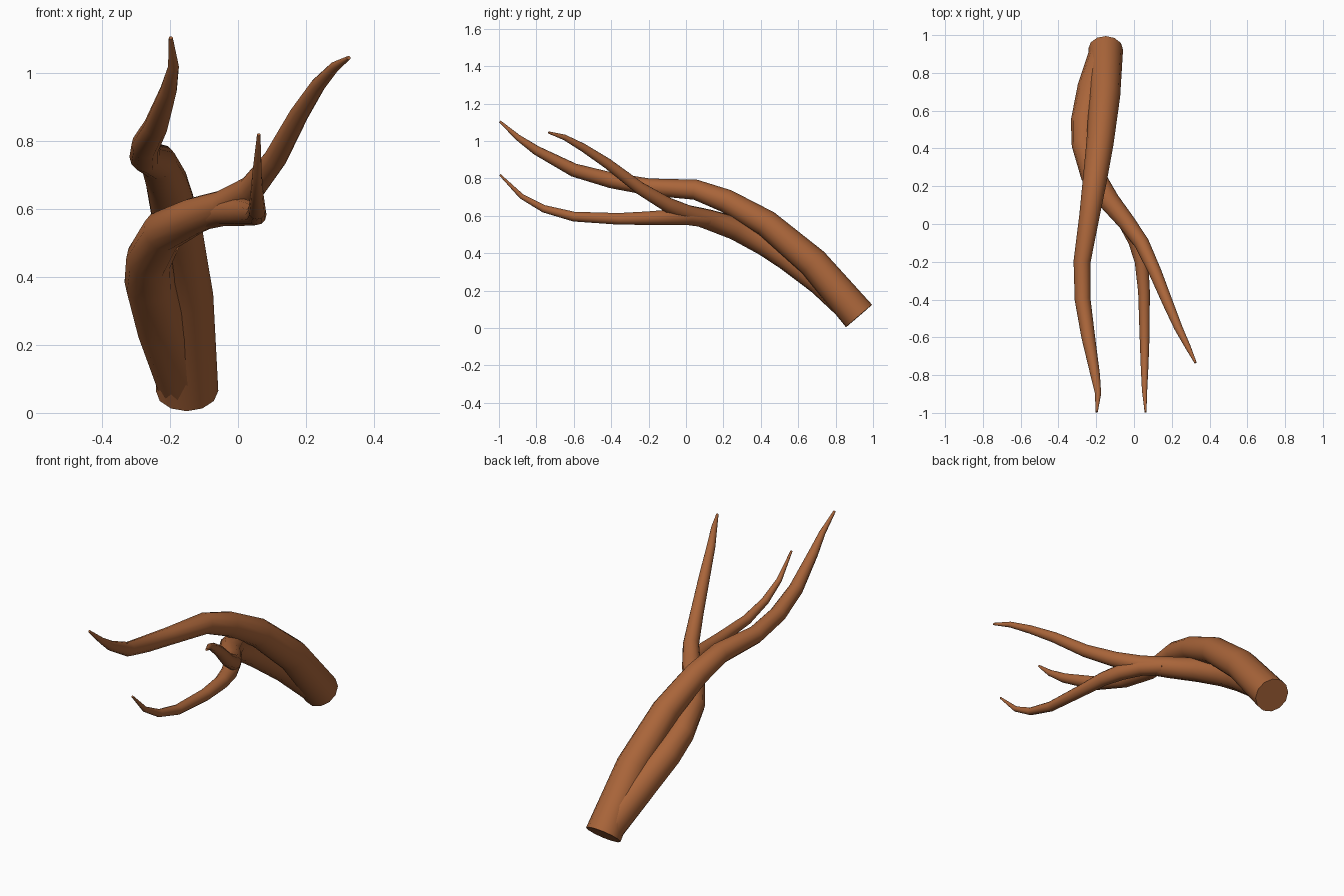
import bpy
import bmesh
from mathutils import Vector

cube = bpy.data.objects.get("Cube")
if cube:
    bpy.data.objects.remove(cube, do_unlink=True)

SIDES = 12

bark = bpy.data.materials.new("brown_bark")
bark.use_nodes = True
brown = (0.40, 0.13, 0.042, 1)
bark.diffuse_color = brown
bark.node_tree.nodes["Principled BSDF"].inputs["Base Color"].default_value = brown


def branch(name, path):
    """Sweep a tapering round tube along (x, y, z, radius) points."""
    points = [Vector(p[:3]) for p in path]
    bm = bmesh.new()
    rings = []
    for i, centre in enumerate(points):
        before = points[max(i - 1, 0)]
        after = points[min(i + 1, len(points) - 1)]
        rotation = (after - before).to_track_quat('Z', 'X')
        made = bmesh.ops.create_circle(bm, segments=SIDES, radius=path[i][3])
        for v in made["verts"]:
            v.co = centre + rotation @ v.co
        rings.append(made["verts"])
    for low, high in zip(rings, rings[1:]):
        # Start each ring at the vertex nearest the previous ring's first one
        offset = (low[0].co - high[0].co)
        direction = (low[0].co - sum((v.co for v in low), Vector()) / SIDES).normalized()
        start = max(range(SIDES), key=lambda k: high[k].co.dot(direction))
        high[:] = high[start:] + high[:start]
        for k in range(SIDES):
            n = (k + 1) % SIDES
            bm.faces.new((low[k], low[n], high[n], high[k]))
    bm.faces.new(rings[0])
    bm.faces.new(rings[-1])
    bmesh.ops.recalc_face_normals(bm, faces=bm.faces)
    mesh = bpy.data.meshes.new(name)
    bm.to_mesh(mesh)
    bm.free()
    mesh.materials.append(bark)
    obj = bpy.data.objects.new(name, mesh)
    bpy.context.collection.objects.link(obj)
    bpy.ops.object.select_all(action='DESELECT')
    obj.select_set(True)
    bpy.context.view_layer.objects.active = obj
    bpy.ops.object.shade_smooth_by_angle(angle=0.9)


# Main limb, from the cut root to the highest tip
branch("upper_branch", [
    (-.15, .925, .065, .092), (-.155, .68, .35, .082), (-.18, .43, .56, .072),
    (-.21, .215, .68, .063), (-.235, .05, .74, .054), (-.275, -.2, .755, .045),
    (-.272, -.4, .79, .042), (-.242, -.6, .845, .036), (-.205, -.8, .95, .025),
    (-.19, -.9, 1.02, .016), (-.198, -.995, 1.105, .006)])

# Second limb, bulging out of the root and crossing under the first
branch("lower_branch", [
    (-.158, .895, .095, .083), (-.22, .72, .255, .08), (-.26, .54, .385, .075),
    (-.262, .42, .455, .068), (-.22, .26, .535, .063), (-.13, .12, .58, .055),
    (-.04, .01, .612, .046), (.04, -.1, .66, .04), (.11, -.25, .75, .034),
    (.18, -.42, .88, .028), (.235, -.55, .965, .022), (.285, -.65, 1.02, .015),
    (.326, -.735, 1.046, .006)])

# Twig forking off the second limb
branch("side_twig", [
    (-.11, .11, .582, .045), (-.04, .01, .595, .044), (.01, -.09, .592, .041),
    (.04, -.2, .588, .036), (.053, -.36, .584, .031), (.056, -.6, .596, .026),
    (.056, -.76, .638, .02), (.056, -.88, .705, .014), (.061, -.995, .82, .005)])
